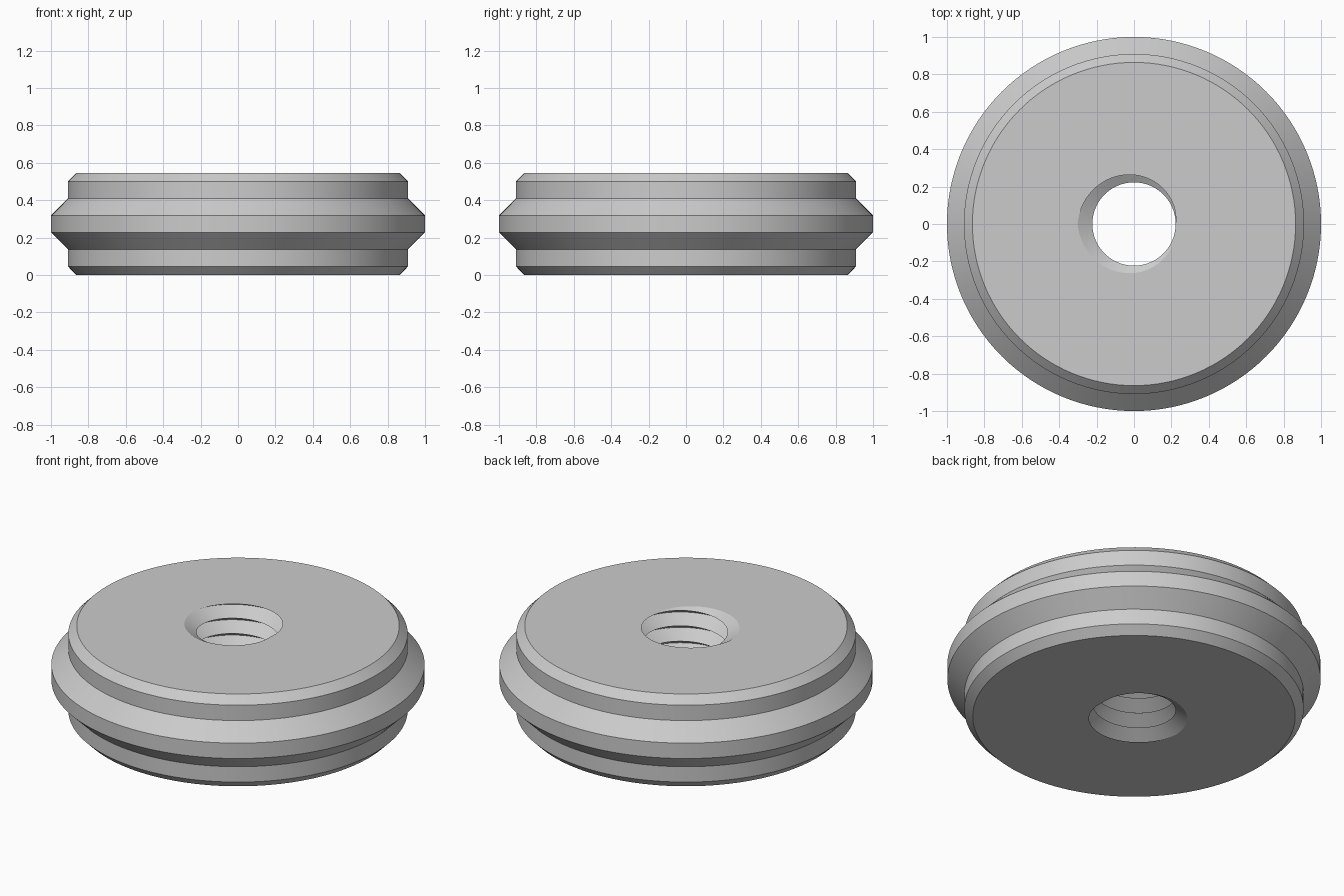
import bpy
import bmesh
from math import cos, sin, pi, radians

cube = bpy.data.objects.get("Cube")
if cube:
    bpy.data.objects.remove(cube, do_unlink=True)

PITCH = 1 / 11                # thread pitch, also the module of the outer profile
HEIGHT = 6 * PITCH
CREST, ROOT = 0.2225, 0.3012  # sharp 60 degree thread
SEG = 128

steel = bpy.data.materials.new("plain_grey")
steel.use_nodes = True
grey = (0.6, 0.6, 0.6, 1)
steel.diffuse_color = grey
steel.node_tree.nodes["Principled BSDF"].inputs["Base Color"].default_value = grey

bm = bmesh.new()


def skin(rows):
    """Join neighbouring rows of points with quads."""
    rows = [[bm.verts.new(p) for p in row] for row in rows]
    for a, b in zip(rows, rows[1:]):
        for i in range(len(a) - 1):
            bm.faces.new((a[i], a[i + 1], b[i + 1], b[i]))


angles = [2 * pi * i / SEG for i in range(SEG + 1)]

# Threaded bore: alternating crest and root helices, trimmed to the disc height
skin([[(r * cos(t), r * sin(t), HEIGHT + PITCH * (k / 2 + t / (2 * pi)))
       for t in angles]
      for k in range(-16, 3)
      for r in [ROOT if k % 2 else CREST]])
bmesh.ops.remove_doubles(bm, verts=bm.verts[:], dist=1e-5)
for z, direction in ((0, -1), (HEIGHT, 1)):
    bmesh.ops.bisect_plane(bm, geom=bm.verts[:] + bm.edges[:] + bm.faces[:],
                           dist=1e-5, plane_co=(0, 0, z),
                           plane_no=(0, 0, direction), clear_outer=True)

# Outer wall: chamfered rims and a raised central rib, mirrored about mid height
half = [(0.864, 0), (0.909, PITCH / 2), (0.909, 1.5 * PITCH), (1, 2.5 * PITCH)]
profile = half + [(r, HEIGHT - z) for r, z in reversed(half)]
skin([[(r * cos(t), r * sin(t), z) for t in angles] for r, z in profile])
bmesh.ops.remove_doubles(bm, verts=bm.verts[:], dist=1e-5)

# Flat top and bottom between the bore and the rim
for z, direction in ((0, -1), (HEIGHT, 1)):
    rim = [e for e in bm.edges if e.is_boundary
           and all(abs(v.co.z - z) < 1e-4 for v in e.verts)]
    bmesh.ops.triangle_fill(bm, edges=rim, use_beauty=True,
                            normal=(0, 0, direction))
bmesh.ops.recalc_face_normals(bm, faces=bm.faces[:])

mesh = bpy.data.meshes.new("threaded_disc")
bm.to_mesh(mesh)
bm.free()
mesh.materials.append(steel)
disc = bpy.data.objects.new("threaded_disc", mesh)
bpy.context.collection.objects.link(disc)

bpy.ops.object.select_all(action="DESELECT")
disc.select_set(True)
bpy.context.view_layer.objects.active = disc
bpy.ops.object.shade_smooth_by_angle(angle=radians(25))
